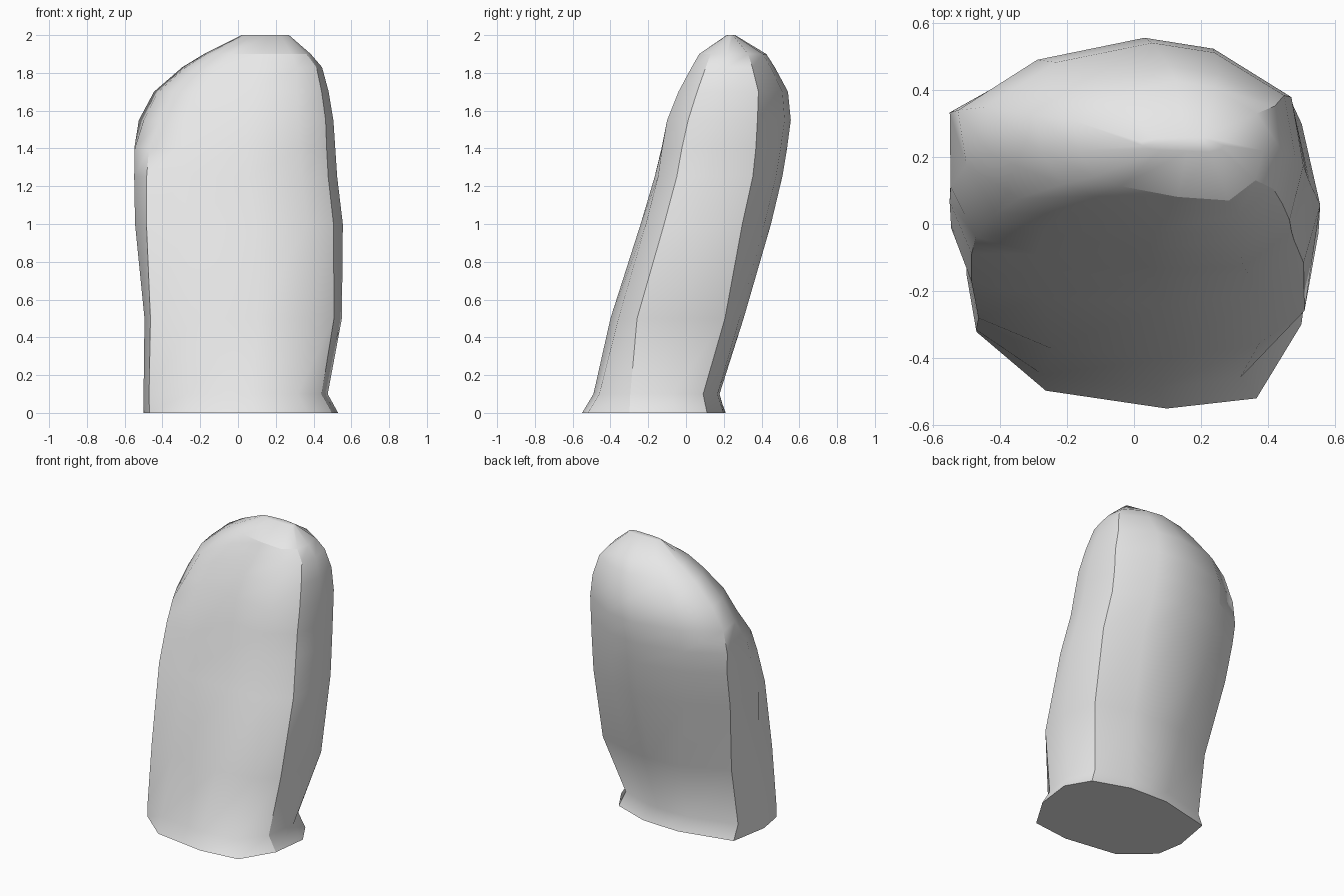
import bpy
import bmesh

cube = bpy.data.objects.get("Cube")
if cube:
    bpy.data.objects.remove(cube, do_unlink=True)


def make_material(name, colour):
    material = bpy.data.materials.new(name)
    material.use_nodes = True
    material.diffuse_color = colour
    shader = material.node_tree.nodes["Principled BSDF"]
    shader.inputs["Base Color"].default_value = colour
    return material


# Outlines of the stone seen from above, as fractions of its width and depth,
# starting at the front right corner and running counter-clockwise
foot_outline = [
    (.97, .33), (1, .66), (.91, .87), (.67, .985), (.53, .995), (.4, 1),
    (.045, .89), (0, .54), (.03, .3), (.23, .07), (.58, 0), (.84, .04),
]
knee_outline = [
    (.96, .2), (1, .53), (.945, .86), (.7, .97), (.53, 1), (.33, .97),
    (.04, .78), (0, .45), (.03, .17), (.24, .04), (.58, 0), (.83, .06),
]
body_outline = [
    (.955, .18), (1, .43), (.95, .78), (.74, .95), (.54, 1), (.25, .91),
    (.02, .73), (0, .33), (.055, .1), (.25, .03), (.58, 0), (.83, .04),
]
crown_outline = [
    (.96, .17), (1, .42), (.965, .73), (.74, .95), (.54, 1), (.23, .9),
    (0, .67), (.025, .42), (.11, .2), (.25, .12), (.55, .03), (.82, 0),
]
outlines = [foot_outline, knee_outline, body_outline, crown_outline]

# Height, left edge, right edge, front edge, back edge,
# and position along the list of outlines
levels = [
    (0, -.5, .53, -.55, .21, 0),
    (.1, -.5, .475, -.49, .18, .3),
    (.5, -.495, .55, -.4, .305, 1),
    (1, -.545, .555, -.24, .45, 2),
    (1.25, -.555, .525, -.17, .51, 2.2),
    (1.4, -.56, .515, -.14, .535, 2.5),
    (1.55, -.525, .505, -.1, .555, 3),
    (1.7, -.445, .48, -.04, .54, 3),
    (1.83, -.295, .445, .03, .47, 3),
    (1.9, -.18, .385, .07, .425, 3),
    (2, .02, .27, .215, .26, 3),
]


def mix(a, b, factor):
    return a + (b - a) * factor


def add_ring(bm, level):
    height, left, right, front, back, stage = level
    start = min(int(stage), len(outlines) - 2)
    ring = []
    for low, high in zip(outlines[start], outlines[start + 1]):
        across = mix(low[0], high[0], stage - start)
        deep = mix(low[1], high[1], stage - start)
        ring.append(bm.verts.new((mix(left, right, across), mix(front, back, deep), height)))
    return ring


def crease(bm, a, b):
    bm.edges.get((a, b)).smooth = False


# Leaning stone, lofted through the rings and closed at both ends
bm = bmesh.new()
rings = [add_ring(bm, level) for level in levels]
count = len(foot_outline)
for lower, upper in zip(rings, rings[1:]):
    for i in range(count):
        j = (i + 1) % count
        bm.faces.new((lower[i], lower[j], upper[j], upper[i]))
bm.faces.new(list(reversed(rings[0])))
bm.faces.new(rings[-1])
bmesh.ops.recalc_face_normals(bm, faces=bm.faces)
for face in bm.faces:
    face.smooth = True

# Crisp corners: two right rails, two left rails, the base rim and the front brow
for rail, top in ((0, 9), (2, 9), (6, 6), (8, 5)):
    for lower, upper in zip(rings[:top], rings[1:]):
        crease(bm, lower[rail], upper[rail])
for i in range(count):
    crease(bm, rings[0][i], rings[0][i - 1])
brow = rings[-2]
for i in (0, -1, -2):
    crease(bm, brow[i], brow[i - 1])

mesh = bpy.data.meshes.new("leaning_stone")
bm.to_mesh(mesh)
bm.free()
mesh.materials.append(make_material("pale_grey", (.8, .8, .8, 1)))
stone = bpy.data.objects.new("leaning_stone", mesh)
bpy.context.collection.objects.link(stone)
